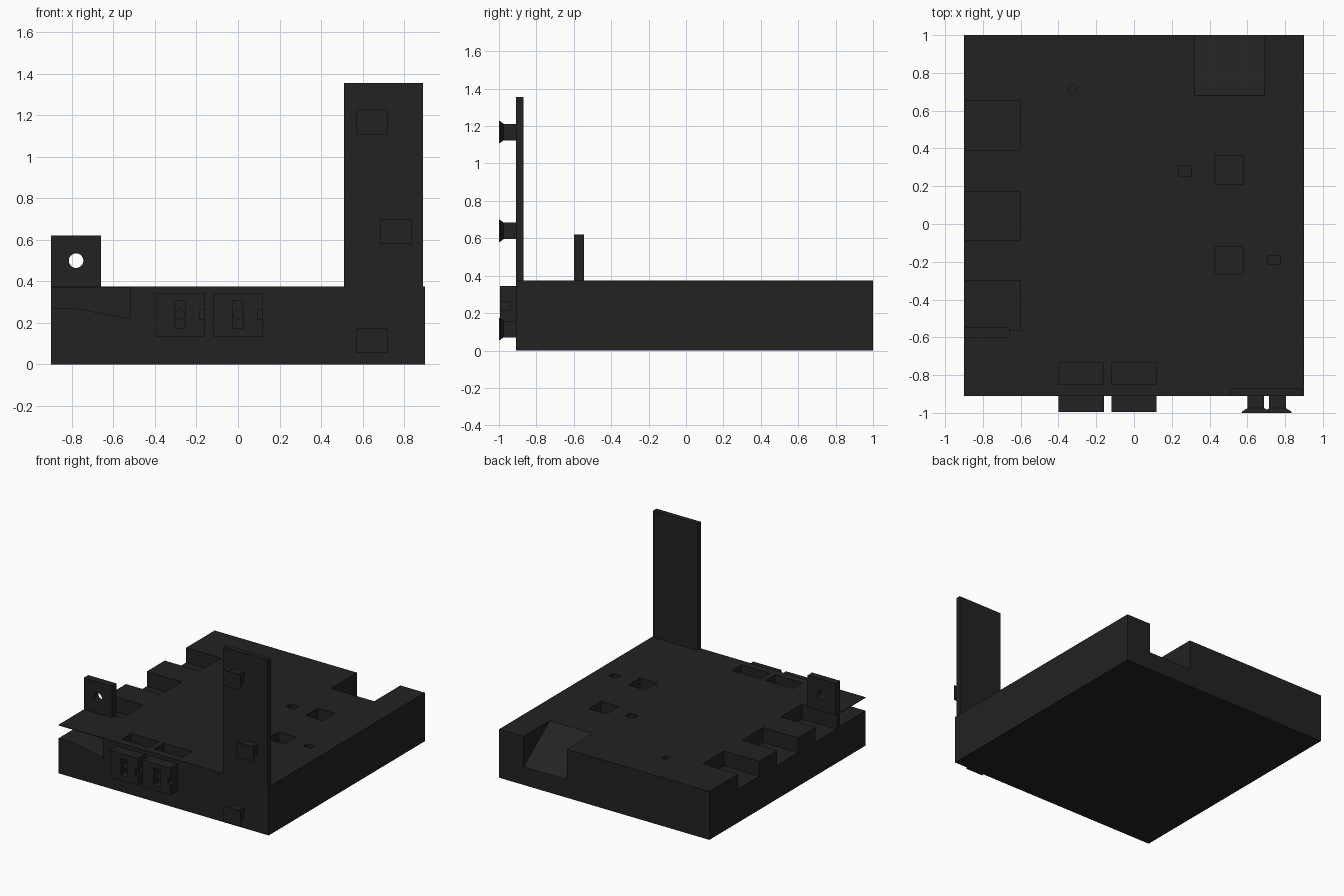
import bpy, bmesh, math

if "Cube" in bpy.data.objects:
    bpy.data.objects.remove(bpy.data.objects["Cube"])

plastic = bpy.data.materials.new("charcoal")
plastic.diffuse_color = (0.016, 0.016, 0.016, 1)
plastic.use_nodes = True
plastic.node_tree.nodes["Principled BSDF"].inputs["Base Color"].default_value = plastic.diffuse_color


def make(name, bm):
    bmesh.ops.recalc_face_normals(bm, faces=bm.faces)
    me = bpy.data.meshes.new(name)
    bm.to_mesh(me)
    bm.free()
    me.materials.append(plastic)
    ob = bpy.data.objects.new(name, me)
    bpy.context.collection.objects.link(ob)
    return ob


def loft(name, rings):
    """Solid skinned through rings of equal point count, with capped ends."""
    bm = bmesh.new()
    vs = [[bm.verts.new(p) for p in r] for r in rings]
    n = len(vs[0])
    for a, b in zip(vs, vs[1:]):
        for i in range(n):
            j = (i + 1) % n
            bm.faces.new((a[i], a[j], b[j], b[i]))
    bm.faces.new(vs[0])
    bm.faces.new(vs[-1])
    return make(name, bm)


def rect(x0, x1, z0, z1, y):
    return [(x0, y, z0), (x1, y, z0), (x1, y, z1), (x0, y, z1)]


def box(name, x0, x1, y0, y1, z0, z1):
    return loft(name, [rect(x0, x1, z0, z1, y0), rect(x0, x1, z0, z1, y1)])


def cylinder(name, a, b, r, lo, hi, axis, n=24):
    rings = []
    for t in (lo, hi):
        pts = [(a + r * math.cos(2 * math.pi * i / n), b + r * math.sin(2 * math.pi * i / n))
               for i in range(n)]
        rings.append([(p, t, q) if axis == 'Y' else (p, q, t) for p, q in pts])
    return loft(name, rings)


def cut(ob, tool):
    m = ob.modifiers.new("cut", 'BOOLEAN')
    m.operation, m.solver, m.object = 'DIFFERENCE', 'EXACT', tool
    bpy.context.view_layer.objects.active = ob
    bpy.ops.object.modifier_apply(modifier=m.name)
    bpy.data.objects.remove(tool, do_unlink=True)


TOP = 0.375
base = box("base_block", -0.9, 0.9, -0.91, 1.0, 0, TOP)

# corner cavity beneath a thin top sheet
profile = [(-0.95, 0.27), (-0.78, 0.27), (-0.52, 0.22), (-0.52, 0.37), (-0.95, 0.37)]
cut(base, loft("cavity", [[(x, y, z) for x, z in profile] for y in (-0.95, -0.6)]))

# three side notches
for y0, y1 in ((-0.56, -0.30), (-0.085, 0.17), (0.39, 0.65)):
    cut(base, box("notch", -0.95, -0.6, y0, y1, 0.26, 0.5))

# sloped notch in the back edge
slope = [(0.68, TOP), (1.0, 0.14), (1.1, 0.14), (1.1, 0.5), (0.68, 0.5)]
cut(base, loft("back_ramp", [[(x, y, z) for y, z in slope] for x in (0.32, 0.69)]))

# pockets in the top
for x0, x1, y0, y1 in ((0.43, 0.58, 0.21, 0.36), (0.43, 0.58, -0.265, -0.12),
                       (0.235, 0.305, 0.255, 0.31), (0.71, 0.775, -0.215, -0.17),
                       (-0.4, -0.165, -0.85, -0.735), (-0.12, 0.12, -0.85, -0.735)):
    cut(base, box("pocket", x0, x1, y0, y1, 0.28, 0.5))
cut(base, cylinder("pin_hole", -0.325, 0.715, 0.022, 0.28, 0.5, 'Z'))

# upright panel at the front
box("upright_panel", 0.51, 0.89, -0.91, -0.87, TOP, 1.355)

# pierced tab
tab = box("pierced_tab", -0.9, -0.66, -0.6, -0.545, TOP, 0.62)
cut(tab, cylinder("hole", -0.78, 0.5, 0.035, -0.7, -0.4, 'Y', 32))

# slotted blocks on the front
for i, c in enumerate((-0.28, 0.0)):
    block = box(f"slotted_block_{i + 1}", c - 0.12, c + 0.12, -0.995, -0.91, 0.135, 0.345)
    cut(block, box("slot", c - 0.027, c + 0.027, -1.1, -0.94, 0.175, 0.305))
    cut(block, box("side_slot", c + 0.097, c + 0.2, -1.1, -0.94, 0.217, 0.262))
    cylinder(f"slot_pin_{i + 1}", c, 0.24, 0.025, -0.965, -0.935, 'Y')

# flared pegs on the panel and base
for i, (x, z) in enumerate(((0.645, 0.115), (0.76, 0.64), (0.645, 1.168))):
    loft(f"flared_peg_{i + 1}",
         [rect(x - w, x + w, z - h, z + h, y) for w, h, y in
          ((0.075, 0.06, -1.0), (0.072, 0.057, -0.992),
           (0.044, 0.044, -0.975), (0.044, 0.044, -0.91))])
